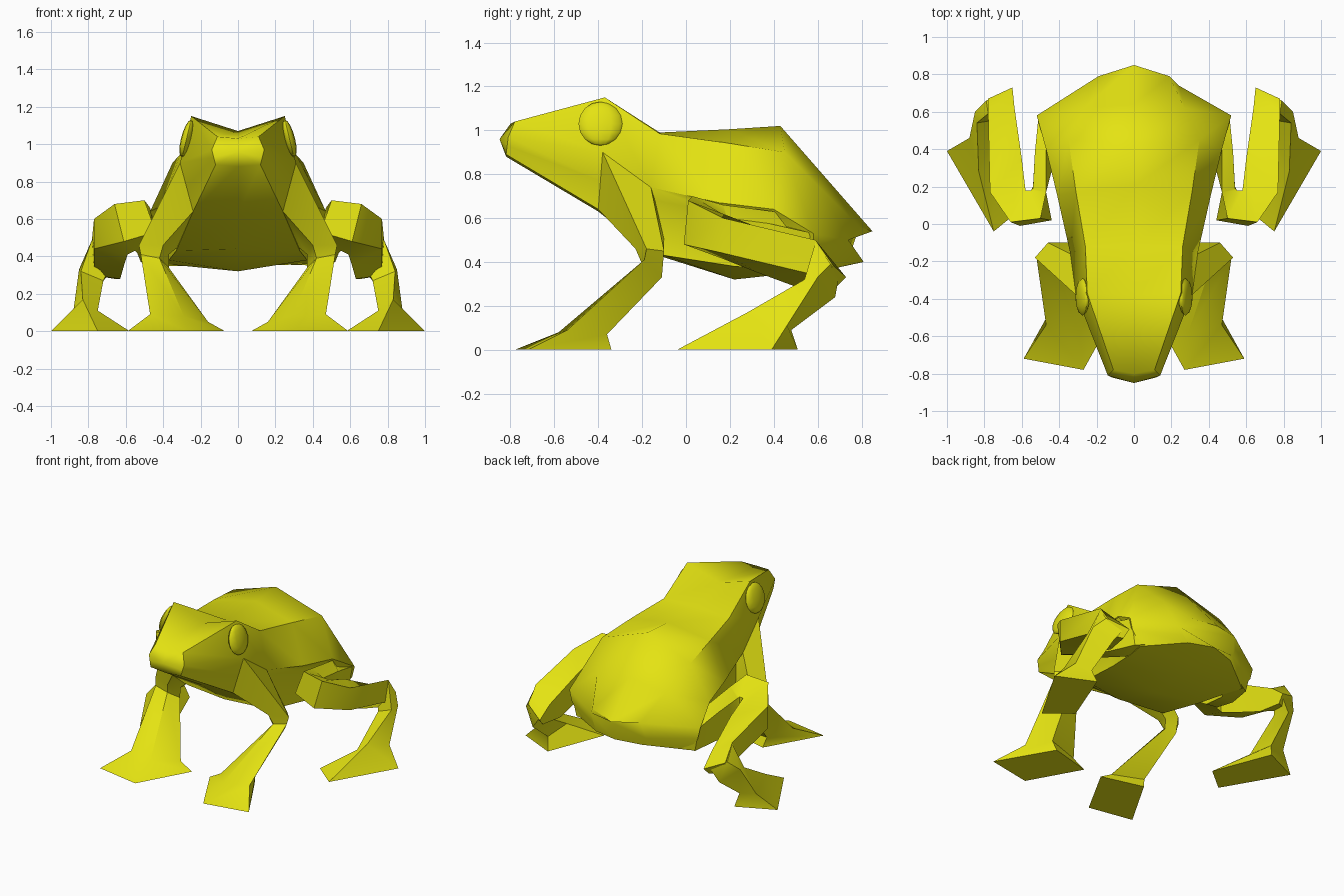
import bpy, bmesh, math

skin = bpy.data.materials.new("yellow_skin")
skin.diffuse_color = (0.78, 0.77, 0.006, 1)


def finish(bm, name, angle=40):
    bmesh.ops.recalc_face_normals(bm, faces=bm.faces)
    me = bpy.data.meshes.new(name)
    bm.to_mesh(me)
    bm.free()
    me.materials.append(skin)
    ob = bpy.data.objects.new(name, me)
    bpy.context.collection.objects.link(ob)
    bpy.ops.object.select_all(action='DESELECT')
    ob.select_set(True)
    bpy.context.view_layer.objects.active = ob
    bpy.ops.object.shade_smooth_by_angle(angle=math.radians(angle))
    return ob


def loft(name, rings, side=1, tip=None, angle=40):
    """Skin a list of equal-sized rings and close both ends."""
    bm = bmesh.new()
    vs = [[bm.verts.new((side * x, y, z)) for x, y, z in r] for r in rings]
    n = len(vs[0])
    for a, b in zip(vs, vs[1:]):
        for i in range(n):
            j = (i + 1) % n
            bm.faces.new((a[i], a[j], b[j], b[i]))
    bm.faces.new(vs[-1])
    if tip:
        t = bm.verts.new(tip)
        for i in range(n):
            bm.faces.new((vs[0][i], vs[0][(i + 1) % n], t))
    else:
        bm.faces.new(vs[0])
    return finish(bm, name, angle)


# Body and head: half rings from back centre round to belly centre
half = [
    [(0, -.80, 1.03), (.11, -.78, 1.04), (.14, -.81, .97), (.13, -.815, .93), (.12, -.82, .89), (0, -.82, .88)],
    [(0, -.38, 1.07), (.25, -.37, 1.15), (.31, -.38, .90), (.275, -.39, .77), (.24, -.40, .64), (0, -.40, .63)],
    [(0, -.12, .99), (.26, -.12, .985), (.34, -.16, .74), (.30, -.14, .68), (.33, -.10, .43), (0, -.16, .44)],
    [(0, .20, 1.005), (.31, .17, .945), (.41, .15, .67), (.36, .17, .62), (.37, .22, .38), (0, .22, .32)],
    [(0, .43, 1.02), (.35, .45, .90), (.47, .40, .64), (.43, .41, .58), (.40, .45, .36), (0, .45, .345)],
    [(0, .64, .78), (.27, .62, .73), (.52, .58, .53), (.50, .58, .45), (.43, .58, .35), (0, .60, .365)],
    [(0, .85, .54), (.19, .79, .56), (.24, .74, .50), (.21, .75, .44), (.18, .76, .39), (0, .81, .40)],
]
full = [h + [(-x, y, z) for x, y, z in reversed(h[1:-1])] for h in half]
loft("body", full, tip=(0, -.85, .96), angle=50)

# Front leg: shoulder, elbow, wrist, sole
front_leg = [
    [(.31, -.38, .90), (.24, -.40, .64), (.20, -.10, .55), (.34, -.16, .74)],
    [(.53, -.18, .46), (.40, -.23, .46), (.37, -.12, .41), (.46, -.10, .45)],
    [(.52, -.19, .41), (.42, -.20, .39), (.37, -.13, .34), (.45, -.11, .33)],
    [(.47, -.54, .09), (.29, -.58, .08), (.16, -.42, .05), (.39, -.36, .07)],
    [(.59, -.72, 0), (.27, -.78, 0), (.07, -.42, 0), (.37, -.34, 0)],
]

# Thigh running forward, folded knee, shin running back to the ankle
thigh_and_shin = [
    [(.25, .70, .52), (.51, .58, .53), (.47, .57, .35), (.25, .68, .39)],
    [(.47, .40, .63), (.53, .38, .575), (.52, .38, .37), (.41, .40, .36)],
    [(.47, .17, .66), (.54, .19, .60), (.54, .20, .42), (.47, .17, .43)],
    [(.50, .03, .70), (.55, .18, .61), (.55, .18, .43), (.44, .02, .53)],
    [(.66, .01, .68), (.58, .18, .61), (.59, .18, .41), (.61, -.01, .48)],
    [(.77, .17, .60), (.60, .35, .55), (.61, .33, .35), (.77, .17, .44)],
    [(.78, .59, .50), (.64, .63, .41), (.63, .52, .28), (.77, .59, .34)],
    [(.78, .67, .385), (.65, .73, .33), (.66, .68, .28), (.78, .62, .30)],
]

# Lower hind leg: ankle, heel, sole
hind_foot = [
    [(.79, .66, .39), (.66, .70, .35), (.68, .60, .36), (.78, .59, .49)],
    [(.85, .60, .33), (.74, .68, .24), (.72, .56, .27), (.84, .54, .32)],
    [(.88, .46, .11), (.76, .48, .09), (.75, .28, .11), (.83, .28, .17)],
    [(1.0, .39, 0), (.74, .51, 0), (.58, .10, 0), (.75, -.04, 0)],
]

for side, label in ((1, "right"), (-1, "left")):
    loft(label + "_front_leg", front_leg, side)
    loft(label + "_thigh_and_shin", thigh_and_shin, side)
    loft(label + "_hind_foot", hind_foot, side)
    # Eye: flattened dome on the side of the head
    bm = bmesh.new()
    bmesh.ops.create_uvsphere(bm, u_segments=12, v_segments=8, radius=.1)
    for v in bm.verts:
        x, y, z = v.co
        v.co = (side * (.275 + x * .3 - z * .24), y - .39, z + 1.03)
    finish(bm, label + "_eye", 50)
